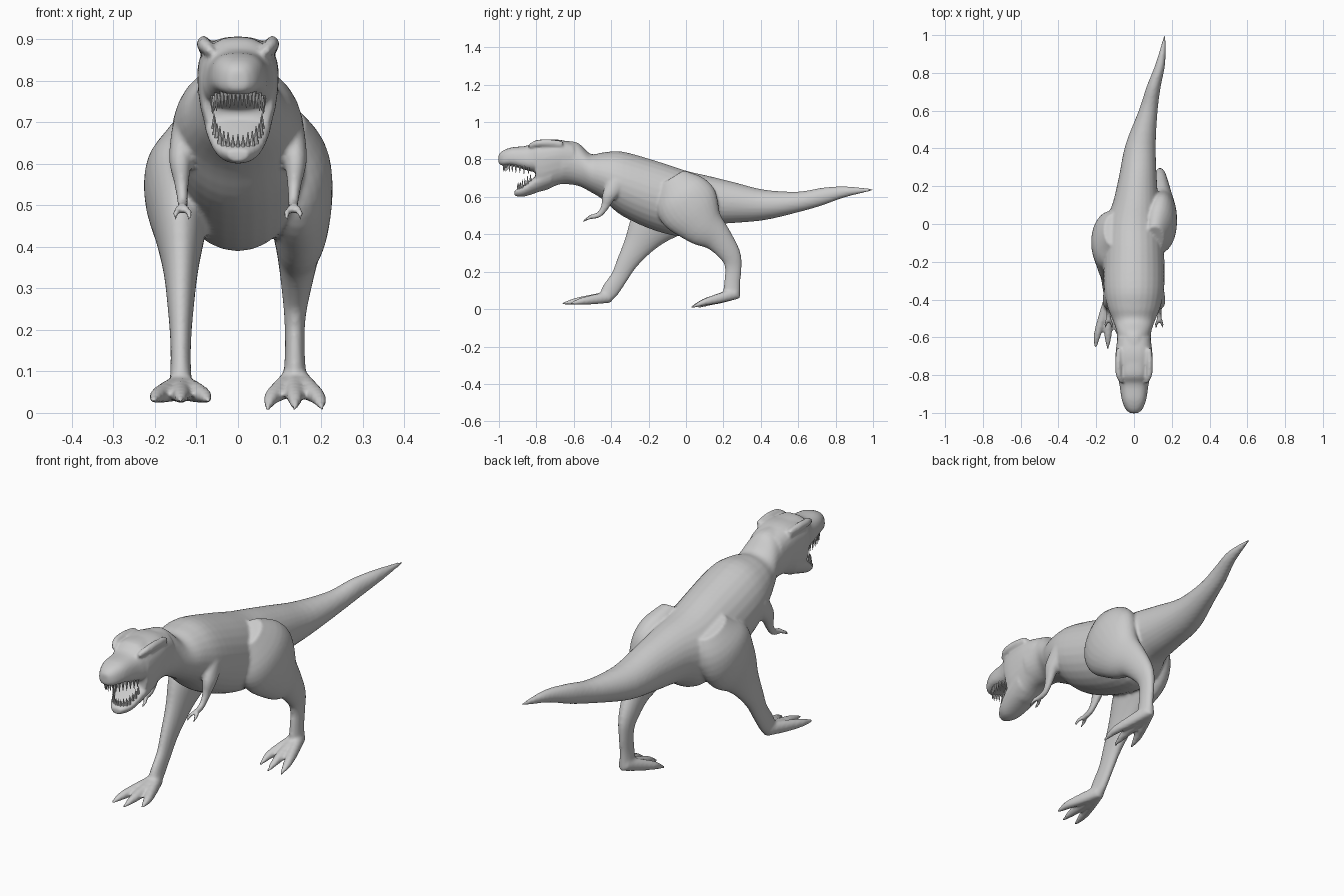
import bpy, bmesh, math
from mathutils import Vector

skin = bmesh.new()


def catmull(p0, p1, p2, p3, t):
    return [0.5 * (2*b + (c-a)*t + (2*a-5*b+4*c-d)*t*t + (3*b-a-3*c+d)*t**3)
            for a, b, c, d in zip(p0, p1, p2, p3)]


def tube(keys, upright=False, power=1.0, taper=0.0, seg=28, steps=4):
    """Closed loft through (x, y, z, half width, half depth) stations."""
    k = [keys[0]] + list(keys) + [keys[-1]]
    st = [catmull(*k[i:i+4], s/steps) for i in range(len(keys)-1) for s in range(steps)]
    st.append(list(keys[-1]))
    rings = []
    for i, (x, y, z, a, b) in enumerate(st):
        p, q = st[max(i-1, 0)], st[min(i+1, len(st)-1)]
        d = Vector((0, q[1]-p[1], q[2]-p[2])).normalized()
        v = Vector((0, 0, 1)) if upright else Vector((0, -d.z, d.y))
        ring = []
        for j in range(seg):
            t = 2*math.pi*j/seg
            c, s = [math.copysign(abs(f)**power, f) for f in (math.cos(t), math.sin(t))]
            co = Vector((x + max(a, .003)*c*(1+taper*s), y, z)) + v*max(b, .003)*s
            ring.append(skin.verts.new(co))
        rings.append(ring)
    faces = [skin.faces.new(rings[0]), skin.faces.new(rings[-1][::-1])]
    for r, q in zip(rings, rings[1:]):
        for j in range(seg):
            n = (j+1) % seg
            faces.append(skin.faces.new((r[j], q[j], q[n], r[n])))
    bmesh.ops.recalc_face_normals(skin, faces=faces)


# Tail, trunk and neck
tube([(.163, 1, .638, .004, .005), (.14, .85, .627, .025, .029), (.105, .73, .602, .037, .047),
      (.075, .6, .573, .05, .055), (.035, .42, .557, .08, .081), (.02, .25, .57, .1, .11),
      (.01, .12, .58, .12, .132), (0, 0, .565, .15, .175), (0, -.16, .605, .16, .187),
      (0, -.34, .67, .16, .172), (0, -.44, .71, .14, .128), (0, -.51, .728, .112, .102),
      (0, -.58, .775, .09, .115), (0, -.66, .785, .095, .115)], upright=True)

# Skull, snout and open lower jaw
tube([(0, -.6, .78, .085, .108), (0, -.68, .786, .095, .12), (0, -.76, .768, .095, .136),
      (0, -.805, .768, .088, .13)], upright=True, power=.8, taper=.15)
tube([(0, -.72, .82, .085, .085), (0, -.8, .818, .086, .086), (0, -.85, .808, .076, .066),
      (0, -.93, .815, .064, .05), (0, -.98, .807, .044, .04), (0, -1.002, .802, .02, .024)],
     upright=True, power=.75, taper=-.1)
tube([(0, -.72, .7, .08, .05), (0, -.8, .667, .074, .045), (0, -.87, .63, .055, .029),
      (0, -.917, .62, .025, .015)], upright=True, power=.8, taper=.25)

# Brow ridges and short two-fingered arms
for s in (-1, 1):
    tube([(s*.08, -.66, .88, .014, .018), (s*.083, -.73, .888, .016, .02),
          (s*.08, -.8, .885, .016, .018), (s*.065, -.84, .868, .01, .01)])
    tube([(s*.125, -.36, .68, .035, .055), (s*.138, -.41, .61, .028, .038),
          (s*.136, -.432, .55, .017, .022), (s*.133, -.465, .505, .013, .015),
          (s*.134, -.515, .492, .013, .013)])
    for dx in (-.014, .014):
        tube([(s*.134, -.495, .495, .01, .01), (s*.134+dx, -.525, .485, .009, .009),
              (s*.134+dx*1.2, -.552, .467, .005, .005)])

# Rear-placed leg on the right side
tube([(.11, -.08, .7, .05, .08), (.13, -.03, .62, .085, .15), (.143, .02, .54, .085, .165),
      (.15, .09, .45, .068, .12), (.145, .17, .38, .05, .078), (.14, .237, .29, .034, .056),
      (.137, .253, .22, .025, .044), (.137, .247, .14, .024, .043), (.137, .243, .065, .03, .047)])

# Forward-placed leg on the left side
tube([(-.11, -.03, .69, .05, .09), (-.13, -.06, .61, .085, .14), (-.143, -.11, .53, .083, .155),
      (-.14, -.19, .44, .062, .12), (-.138, -.255, .345, .042, .08), (-.138, -.315, .25, .031, .056),
      (-.138, -.357, .17, .025, .046), (-.138, -.405, .1, .025, .046), (-.138, -.435, .055, .03, .034)])


def foot(x, y, z, length, tip_z, inner):
    for dx, k in ((-.066, 1), (0, 1.02), (.066, 1)):
        k *= .84 if dx*inner > 0 else 1
        run = length*k
        tube([(x, y+.025, z, .026, .031), (x+dx*.5, y-.35*run, z+(tip_z-z)*.38, .024, .026),
              (x+dx*.85, y-.7*run, z+(tip_z-z)*.65, .019, .018),
              (x+dx, y-run, tip_z, .005, .005)], seg=16)


foot(-.138, -.43, .065, .228, .028, 1)
foot(.137, .25, .086, .22, .009, -1)

# Fuse all skin parts into one smooth body
mesh = bpy.data.meshes.new("body")
skin.to_mesh(mesh)
skin.free()
body = bpy.data.objects.new("body", mesh)
bpy.context.collection.objects.link(body)
bpy.context.view_layer.objects.active = body
body.select_set(True)
m = body.modifiers.new("fuse", 'REMESH')
m.mode, m.voxel_size, m.use_smooth_shade = 'VOXEL', .0075, True
m = body.modifiers.new("blend", 'SMOOTH')
m.factor, m.iterations = .5, 4
for name in ("fuse", "blend"):
    bpy.ops.object.modifier_apply(modifier=name)


# Tooth rows, each a curved line of cones
def tooth_row(name, count, place, direction):
    bm = bmesh.new()
    for i in range(count):
        t = math.radians(-85 + 170*i/(count-1))
        base = Vector(place(math.sin(t), math.cos(t)))
        size = .036 + .008*(i % 2)
        made = bmesh.ops.create_cone(bm, cap_ends=True, segments=8, radius1=.0065,
                                     radius2=.001, depth=size)["verts"]
        for v in made:
            v.co = base + Vector((v.co.x, v.co.y, direction*v.co.z))
    bmesh.ops.recalc_face_normals(bm, faces=bm.faces)
    me = bpy.data.meshes.new(name)
    bm.to_mesh(me)
    bm.free()
    bpy.context.collection.objects.link(bpy.data.objects.new(name, me))


tooth_row("upper_teeth", 19, lambda s, c: (.062*s, -.83-.145*c, .738+.02*c), -1)
tooth_row("lower_teeth", 15, lambda s, c: (.058*s, -.825-.075*c, .708-.058*c), 1)
